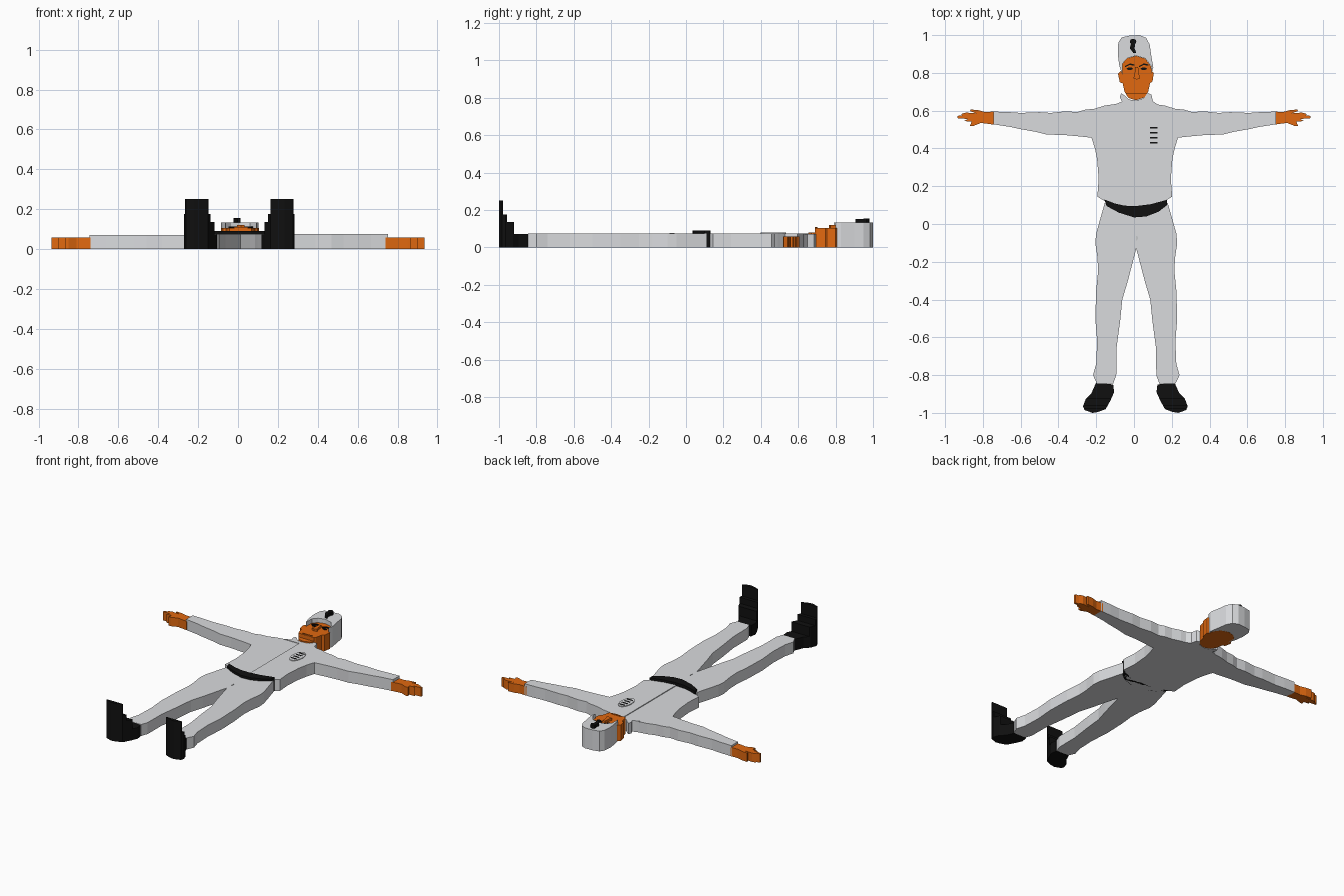
import bpy, bmesh, math
from mathutils import Vector


def material(name, color):
    m = bpy.data.materials.new(name)
    m.diffuse_color = (*color, 1)
    return m


PALE = material("pale_cloth", (0.70, 0.71, 0.73))
SKIN = material("orange_skin", (0.75, 0.14, 0.005))
DARK = material("black_leather", (0.005, 0.005, 0.005))
GREY = material("grey_trim", (0.45, 0.46, 0.47))


def slab(name, pts, top, mat, bottom=0.0, band=None):
    """Flat outline extruded from bottom to top, optionally cut to a y band."""
    bm = bmesh.new()
    bm.faces.new([bm.verts.new((x, y, bottom)) for x, y in pts])
    if band:
        for y, direction in ((band[0], -1), (band[1], 1)):
            geom = bm.verts[:] + bm.edges[:] + bm.faces[:]
            bmesh.ops.bisect_plane(bm, geom=geom, plane_co=(0, y, 0),
                                   plane_no=(0, direction, 0), clear_outer=True)
    ext = bmesh.ops.extrude_face_region(bm, geom=bm.faces[:], use_keep_orig=True)
    moved = [g for g in ext["geom"] if isinstance(g, bmesh.types.BMVert)]
    bmesh.ops.translate(bm, verts=moved, vec=Vector((0, 0, top - bottom)))
    bmesh.ops.recalc_face_normals(bm, faces=bm.faces[:])
    me = bpy.data.meshes.new(name)
    bm.to_mesh(me)
    bm.free()
    me.materials.append(mat)
    ob = bpy.data.objects.new(name, me)
    bpy.context.collection.objects.link(ob)
    return ob


def flip(pts, axis):
    return [(2 * axis - x, y) for x, y in reversed(pts)]


def oval(cx, cy, rx, ry, n=16):
    return [(cx + rx * math.cos(2 * math.pi * i / n),
             cy + ry * math.sin(2 * math.pi * i / n)) for i in range(n)]


def box(x0, x1, y0, y1):
    return [(x0, y0), (x1, y0), (x1, y1), (x0, y1)]


# Jacket halves, the right one overlapping slightly higher
jacket = [(0.004, 0.655), (-0.06, 0.645), (-0.10, 0.635), (-0.155, 0.627), (-0.21, 0.61),
          (-0.26, 0.605), (-0.30, 0.592), (-0.36, 0.597), (-0.44, 0.588), (-0.50, 0.592),
          (-0.60, 0.588), (-0.67, 0.593), (-0.745, 0.595), (-0.745, 0.528), (-0.66, 0.515),
          (-0.60, 0.502), (-0.52, 0.488), (-0.46, 0.473), (-0.38, 0.472), (-0.30, 0.465),
          (-0.225, 0.457), (-0.207, 0.40), (-0.195, 0.34), (-0.187, 0.24), (-0.194, 0.145),
          (-0.15, 0.118), (-0.08, 0.09), (0.004, 0.08)]
slab("jacket_left", jacket, 0.07, PALE)
slab("jacket_right", flip(jacket, 0.004), 0.075, PALE)

# Trouser legs
leg = [(0.012, 0.08), (-0.155, 0.11), (-0.175, 0.04), (-0.20, -0.05), (-0.205, -0.10),
       (-0.193, -0.18), (-0.19, -0.25), (-0.20, -0.35), (-0.205, -0.50), (-0.195, -0.62),
       (-0.20, -0.74), (-0.217, -0.80), (-0.196, -0.845), (-0.11, -0.845), (-0.094, -0.80),
       (-0.093, -0.66), (-0.073, -0.51), (-0.062, -0.40), (-0.035, -0.31), (0.012, -0.13)]
slab("trouser_leg_left", leg, 0.075, PALE)
slab("trouser_leg_right", flip(leg, 0.012), 0.075, PALE)
slab("fly_seam", oval(0.015, -0.075, 0.003, 0.013, 8), 0.077, GREY, 0.07)

# Belt
slab("belt", [(-0.157, 0.13), (-0.10, 0.108), (-0.05, 0.097), (0.01, 0.095), (0.09, 0.105),
              (0.175, 0.128), (0.175, 0.10), (0.13, 0.065), (0.065, 0.04), (0.0, 0.035),
              (-0.08, 0.06), (-0.145, 0.095)], 0.09, DARK)

# Boots built as bands that step up towards the toe
boot = [(-0.20, -0.838), (-0.11, -0.85), (-0.105, -0.89), (-0.125, -0.935), (-0.15, -0.98),
        (-0.19, -0.995), (-0.22, -1.0), (-0.262, -0.985), (-0.27, -0.965), (-0.255, -0.925),
        (-0.225, -0.895)]
steps = [(-1.01, -0.978, 0.25), (-0.978, -0.957, 0.175),
         (-0.957, -0.92, 0.135), (-0.92, -0.83, 0.073)]
for side, pts in (("left", boot), ("right", flip(boot, 0.007))):
    for i, (y0, y1, h) in enumerate(steps):
        slab(f"boot_{side}_step_{i}", pts, h, DARK, band=(y0, y1))

# Hands with spread fingers
hand = [(-0.74, 0.595), (-0.79, 0.593), (-0.825, 0.603), (-0.865, 0.606), (-0.868, 0.598),
        (-0.835, 0.586), (-0.89, 0.59), (-0.915, 0.582), (-0.91, 0.576), (-0.935, 0.572),
        (-0.935, 0.56), (-0.88, 0.556), (-0.90, 0.545), (-0.86, 0.542), (-0.868, 0.52),
        (-0.85, 0.519), (-0.81, 0.535), (-0.74, 0.526)]
slab("hand_left", hand, 0.058, SKIN)
slab("hand_right", flip(hand, 0.0), 0.058, SKIN)

# Collar
slab("collar", [(-0.11, 0.63), (-0.063, 0.648), (-0.075, 0.67), (-0.068, 0.692), (-0.05, 0.68),
                (-0.03, 0.66), (0.01, 0.653), (0.05, 0.665), (0.072, 0.695), (0.092, 0.685),
                (0.10, 0.65), (0.13, 0.63)], 0.073, PALE)

# Head with ears, chin lower than the face
face = [(-0.06, 0.85), (-0.035, 0.877), (0.01, 0.89), (0.06, 0.875), (0.09, 0.835),
        (0.093, 0.81), (0.105, 0.80), (0.098, 0.755), (0.085, 0.745), (0.075, 0.70),
        (0.055, 0.67), (0.01, 0.655), (-0.03, 0.668), (-0.05, 0.70), (-0.06, 0.745),
        (-0.075, 0.75), (-0.085, 0.795), (-0.07, 0.81)]
slab("face", face, 0.105, SKIN, band=(0.69, 0.9))
slab("chin", face, 0.08, SKIN, band=(0.6, 0.69))

# Facial features
for side, cx in (("left", -0.022), ("right", 0.052)):
    slab(f"brow_{side}", [(cx - 0.025, 0.83), (cx, 0.842), (cx + 0.024, 0.838),
                          (cx + 0.024, 0.845), (cx, 0.85), (cx - 0.025, 0.837)],
         0.112, DARK, 0.10)
    slab(f"eye_{side}", oval(cx, 0.822, 0.017, 0.007, 10), 0.11, DARK, 0.10)
slab("nose", [(0.006, 0.83), (0.022, 0.83), (0.027, 0.79), (0.033, 0.772), (0.015, 0.765),
              (-0.004, 0.772), (0.003, 0.79)], 0.12, SKIN, 0.10)
slab("mouth", [(-0.02, 0.698), (0.0, 0.702), (0.015, 0.699), (0.03, 0.702), (0.05, 0.698),
               (0.015, 0.691)], 0.11, SKIN, 0.10)

# Hat with an arched brim around the brow
slab("hat", [(-0.062, 0.79), (-0.078, 0.84), (-0.086, 0.90), (-0.083, 0.96), (-0.065, 0.988),
             (-0.02, 0.998), (0.03, 1.0), (0.065, 0.985), (0.083, 0.95), (0.09, 0.90),
             (0.102, 0.83), (0.094, 0.80), (0.091, 0.835), (0.06, 0.876), (0.01, 0.891),
             (-0.035, 0.878), (-0.06, 0.85)], 0.133, PALE)

# Plain hat ornament and chest patch
slab("hat_ornament_top", oval(-0.005, 0.965, 0.017, 0.016, 10), 0.155, DARK, 0.12)
slab("hat_ornament_stem", [(-0.016, 0.955), (-0.022, 0.93), (-0.003, 0.905), (0.012, 0.905),
                           (0.003, 0.93), (0.006, 0.955)], 0.153, DARK, 0.12)
slab("chest_patch", oval(0.105, 0.467, 0.037, 0.068), 0.079, PALE, 0.07)
for i in range(4):
    y = 0.425 + i * 0.027
    slab(f"patch_stripe_{i}", box(0.085, 0.125, y, y + 0.008), 0.081, DARK, 0.075)
